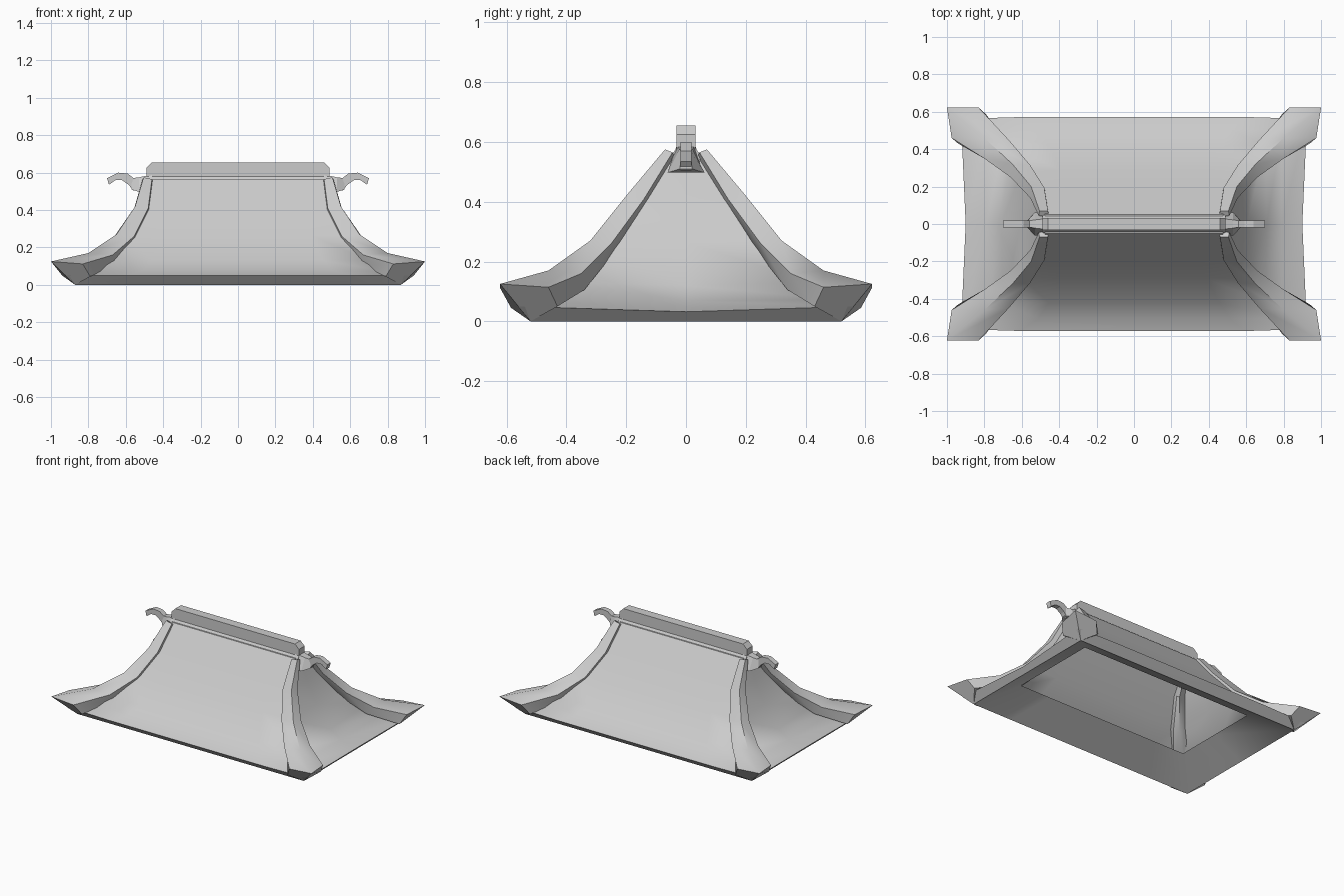
import bpy, bmesh

if "Cube" in bpy.data.objects:
    bpy.data.objects.remove(bpy.data.objects["Cube"])


def make(name, verts, faces, smooth=None):
    me = bpy.data.meshes.new(name)
    bm = bmesh.new()
    vs = [bm.verts.new(v) for v in verts]
    for f in faces:
        bm.faces.new([vs[i] for i in f])
    bmesh.ops.recalc_face_normals(bm, faces=bm.faces)
    bm.to_mesh(me)
    bm.free()
    ob = bpy.data.objects.new(name, me)
    bpy.context.collection.objects.link(ob)
    if smooth:
        bpy.ops.object.select_all(action='DESELECT')
        ob.select_set(True)
        bpy.context.view_layer.objects.active = ob
        bpy.ops.object.shade_smooth_by_angle(angle=smooth)
    return ob


def loft(name, rings, start, end, smooth=None):
    # start / end: lists of cap faces given as indices within a ring
    n = len(rings[0])
    verts = [p for r in rings for p in r]
    faces = [(k * n + i, k * n + (i + 1) % n, (k + 1) * n + (i + 1) % n, (k + 1) * n + i)
             for k in range(len(rings) - 1) for i in range(n)]
    faces += [tuple(f) for f in start]
    faces += [tuple(len(verts) - n + i for i in f) for f in end]
    return make(name, verts, faces, smooth)


def prism(name, poly, hw):
    # x/z outline extruded symmetrically along y
    cap = [range(len(poly))]
    return loft(name, [[(x, y, z) for x, z in poly] for y in (-hw, hw)], cap, cap)


# Hollow roof skin: half x, half y, z, then side-centre x and z; ends in the underside rim
levels = [(.475, .052, .565, .475, .565), (.52, .175, .41, .53, .41),
          (.60, .29, .265, .605, .265), (.70, .42, .13, .71, .12),
          (.79, .505, .073, .79, .068), (.925, .562, .05, .90, .032),
          (.87, .52, 0, .87, 0), (.66, .31, .12, .66, .12)]
rings = []
for hx, hy, z, mx, mz in levels:
    fy = hy + (.01 if z == .05 else 0)
    k = .65
    rings.append([(-hx, -hy, z), (-hx * k, -fy, z), (hx * k, -fy, z), (hx, -hy, z), (mx, 0, mz),
                  (hx, hy, z), (hx * k, fy, z), (-hx * k, fy, z), (-hx, hy, z), (-mx, 0, mz)])
loft("roof_skin", rings, [range(10)], [], .9)

# Raised hip ribs flaring to upturned corners: front edge A, outer corner C, side edge B
hips = [((.46, .07), (.505, .07), (.51, .045), .575, .03),
        ((.48, .195), (.55, .20), (.555, .14), .42, .03),
        ((.555, .315), (.65, .32), (.66, .25), .27, .04),
        ((.67, .45), (.80, .46), (.80, .35), .17, .065)]
sections = []
for a, c, b, z, drop in hips:
    d = .05
    sections.append([(a[0], a[1], z - .01), (c[0], c[1], z), (b[0], b[1], z - .01),
                     (b[0] - d, b[1] - .01, z - drop), (c[0] - .07, c[1] - .07, z - drop - .01),
                     (a[0] - .01, a[1] - d, z - drop)])
sections.append([(.83, .622, .112), (1, .622, .125), (.975, .46, .114),
                 (.94, .43, .05), (.87, .52, 0), (.79, .585, .045)])
for sx, side in ((1, "right"), (-1, "left")):
    for sy, face in ((1, "back"), (-1, "front")):
        loft(f"hip_rib_{face}_{side}",
             [[(sx * x, sy * y, z) for x, y, z in s] for s in sections],
             [range(6)], [(0, 1, 4, 5), (1, 2, 3, 4)], .75)

# Ridge beam with clipped ends
prism("ridge_beam", [(-.49, .565), (.49, .565), (.49, .625), (.46, .655), (-.46, .655), (-.49, .625)], .031)

# Flared skirt under the beam
loft("ridge_skirt", [[(x, -.06, .54), (x, -.031, .58), (x, .031, .58), (x, .06, .54)]
                     for x in (-.49, .49)], [range(4)], [range(4)])

# Gable blocks and curled end hooks
hook = [(.52, .54), (.55, .565), (.59, .595), (.64, .6), (.70, .57), (.69, .535),
        (.655, .56), (.62, .56), (.585, .535), (.56, .505), (.52, .505)]
for s, side in ((1, "right"), (-1, "left")):
    loft(f"gable_block_{side}",
         [[(s * x, -w, z0), (s * x, w, z0), (s * x, t, z1), (s * x, -t, z1)]
          for x, w, t, z0, z1 in ((.46, .062, .03, .497, .59), (.53, .062, .022, .497, .575),
                                  (.57, .02, .016, .51, .57))], [range(4)], [range(4)])
    prism(f"end_hook_{side}", [(s * x, z) for x, z in hook], .018)
